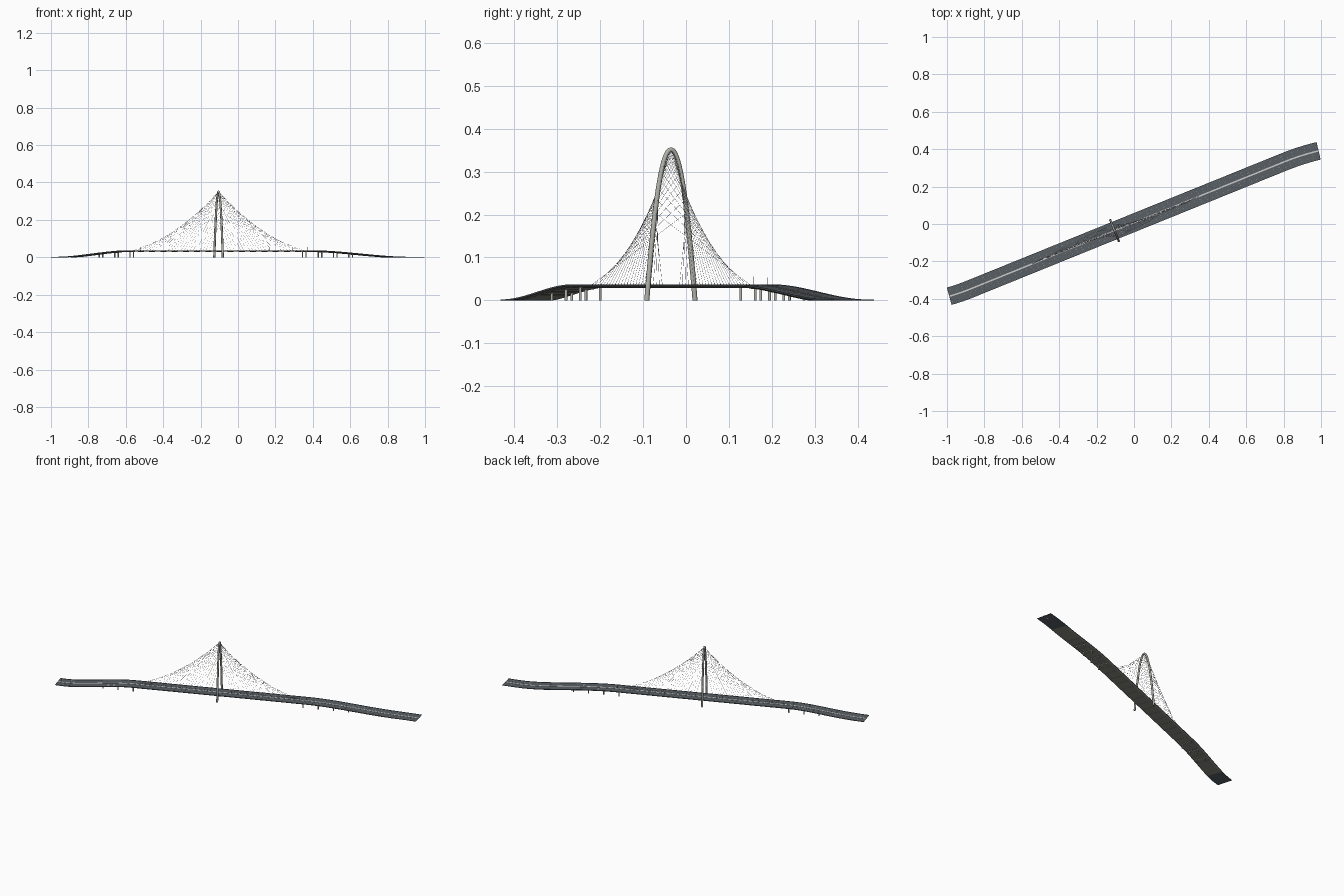
import bpy, bmesh, math
from mathutils import Vector

if "Cube" in bpy.data.objects:
    bpy.data.objects.remove(bpy.data.objects["Cube"])

TOP, HALF = 0.036, 0.048


def material(name, rgb):
    m = bpy.data.materials.new(name)
    m.diffuse_color = (*rgb, 1)
    m.use_nodes = True
    m.node_tree.nodes["Principled BSDF"].inputs["Base Color"].default_value = m.diffuse_color
    return m


ASPHALT = material("asphalt", (0.10, 0.115, 0.13))
CONCRETE = material("concrete", (0.25, 0.25, 0.22))
PAINT = material("paint", (0.6, 0.62, 0.62))
STEEL = material("steel", (0.45, 0.45, 0.41))
CABLE = material("cable", (0.6, 0.6, 0.6))


# Deck path: straight diagonal with gently bending ends and ramps
def smooth(t):
    t = max(0.0, min(1.0, t))
    return t * t * (3 - 2 * t)


def path(x, off=0.0, dz=0.0):
    r, l = max(0, x - 0.8), max(0, -0.88 - x)
    y = 0.405 * x + 0.007 - 0.45 * r * r + 0.6 * l * l
    slope = 0.405 - 0.9 * r - 1.2 * l
    n = Vector((-slope, 1, 0)).normalized()
    z = 0.001 + (TOP - 0.001) * smooth((x + 0.965) / 0.4) * smooth((0.91 - x) / 0.54)
    return Vector((x, y, max(0.0, z + dz))) + n * off


def finish(name, bm, mat, shade=False):
    bmesh.ops.recalc_face_normals(bm, faces=bm.faces)
    me = bpy.data.meshes.new(name)
    bm.to_mesh(me)
    bm.free()
    me.materials.append(mat)
    ob = bpy.data.objects.new(name, me)
    bpy.context.collection.objects.link(ob)
    if shade:
        bpy.context.view_layer.objects.active = ob
        ob.select_set(True)
        bpy.ops.object.shade_smooth_by_angle(angle=math.radians(40))
        ob.select_set(False)
    return ob


def loft(bm, rings):
    rows = [[bm.verts.new(p) for p in r] for r in rings]
    k = len(rows[0])
    for a, b in zip(rows, rows[1:]):
        for i in range(k):
            j = (i + 1) % k
            bm.faces.new((a[i], a[j], b[j], b[i]))
    bm.faces.new(rows[0])
    bm.faces.new(rows[-1][::-1])


def strip(bm, profile, x0, x1, steps):
    xs = [x0 + (x1 - x0) * i / steps for i in range(steps + 1)]
    loft(bm, [[path(x, o, z) for o, z in profile] for x in xs])


def box(o0, o1, z0, z1):
    return [(o0, z0), (o1, z0), (o1, z1), (o0, z1)]


def circle(u, v, r, n):
    return [(u * math.cos(q) + v * math.sin(q)) * r
            for q in (2 * math.pi * i / n for i in range(n))]


def rod(bm, a, b, r, n=6):
    d = (b - a).normalized()
    u = d.orthogonal().normalized()
    ring = circle(u, d.cross(u), r, n)
    loft(bm, [[a + p for p in ring], [b + p for p in ring]])


X0, X1 = -0.988, 0.987

# Road slab and the girder beneath it
bm = bmesh.new()
strip(bm, box(-HALF, HALF, -0.0022, 0), X0, X1, 66)
finish("road_slab", bm, ASPHALT)
bm = bmesh.new()
strip(bm, [(-0.041, -0.006), (0.041, -0.006), (0.047, -0.002), (-0.047, -0.002)],
      -0.88, 0.84, 58)
finish("deck_girder", bm, CONCRETE)

# Cross beams under the girder
bm = bmesh.new()
for i in range(25):
    x = -0.76 + i * 0.06
    strip(bm, box(-0.04, 0.04, -0.0068, -0.0055), x, x + 0.002, 1)
finish("cross_beams", bm, CONCRETE)

# Edge barriers, median and lane dashes
bm = bmesh.new()
for s in (-1, 1):
    strip(bm, box(s * (HALF - 0.001), s * HALF, -0.001, 0.0015), X0, X1, 66)
finish("edge_barriers", bm, ASPHALT)
bm = bmesh.new()
strip(bm, box(-0.004, 0.004, -0.001, 0.001), X0, X1, 66)
finish("median", bm, PAINT)
bm = bmesh.new()
for i in range(65):
    x = X0 + 0.01 + i * 0.03
    for o in (-0.031, -0.017, 0.017, 0.031):
        strip(bm, box(o - 0.0003, o + 0.0003, -0.0005, 0.0002), x, x + 0.009, 1)
finish("lane_dashes", bm, PAINT)

# Pier columns with shallow cap beams
bm = bmesh.new()
for x in (-0.732, -0.65, -0.568, 0.355, 0.438, 0.52, 0.602):
    for o in (-0.025, 0.025):
        top = path(x, o, -0.005)
        rod(bm, Vector((top.x, top.y, 0)), top, 0.0033, 12)
    strip(bm, box(-0.034, 0.034, -0.0075, -0.005), x - 0.0033, x + 0.0033, 1)
finish("piers", bm, STEEL, True)

# Arched tower, a round tube in the plane across the deck
TX = -0.104
C = path(TX)
T = Vector((1, 0.405, 0)).normalized()
N = Vector((-T.y, T.x, 0))


def arch(s):
    # s = -1..1 from foot to foot
    return Vector((C.x, C.y, 0.351 * (1 - abs(s) ** 2.1))) + N * (0.0605 * s)


rings = []
for i in range(65):
    s = -1 + i / 32
    side = (arch(s + 0.004) - arch(s - 0.004)).normalized().cross(T)
    if abs(s) == 1:
        side = N * math.copysign(1, side.dot(N))  # flat feet on the ground
    rings.append([arch(s) + p for p in circle(T, side, 0.0053 + 0.0006 * abs(s), 16)])
bm = bmesh.new()
loft(bm, rings)
finish("arch_tower", bm, STEEL, True)

# Stay cables: anchors run over the arch while deck anchors run far to near
bm = bmesh.new()
sleeves = bmesh.new()
COUNT = 25
for way in (-1, 1):
    for i in range(COUNT):
        t = i / (COUNT - 1)
        a = 2 * t - 1
        a = math.copysign(0.66 * abs(a) ** 1.25, a)
        foot = path(TX + way * (0.455 - 0.405 * t), 0, 0.0005)
        head = arch(a * way)
        rod(bm, foot, head, 0.0003, 5)
        rod(sleeves, foot, foot + (head - foot).normalized() * 0.005, 0.0006, 6)
finish("stay_cables", bm, CABLE)
finish("cable_sleeves", sleeves, STEEL)

# Slim light poles on the median beyond the cables
bm = bmesh.new()
for x in (-0.52, 0.17, 0.29, 0.37, 0.45):
    rod(bm, path(x), path(x, 0, 0.02), 0.0003, 6)
finish("light_poles", bm, STEEL)
